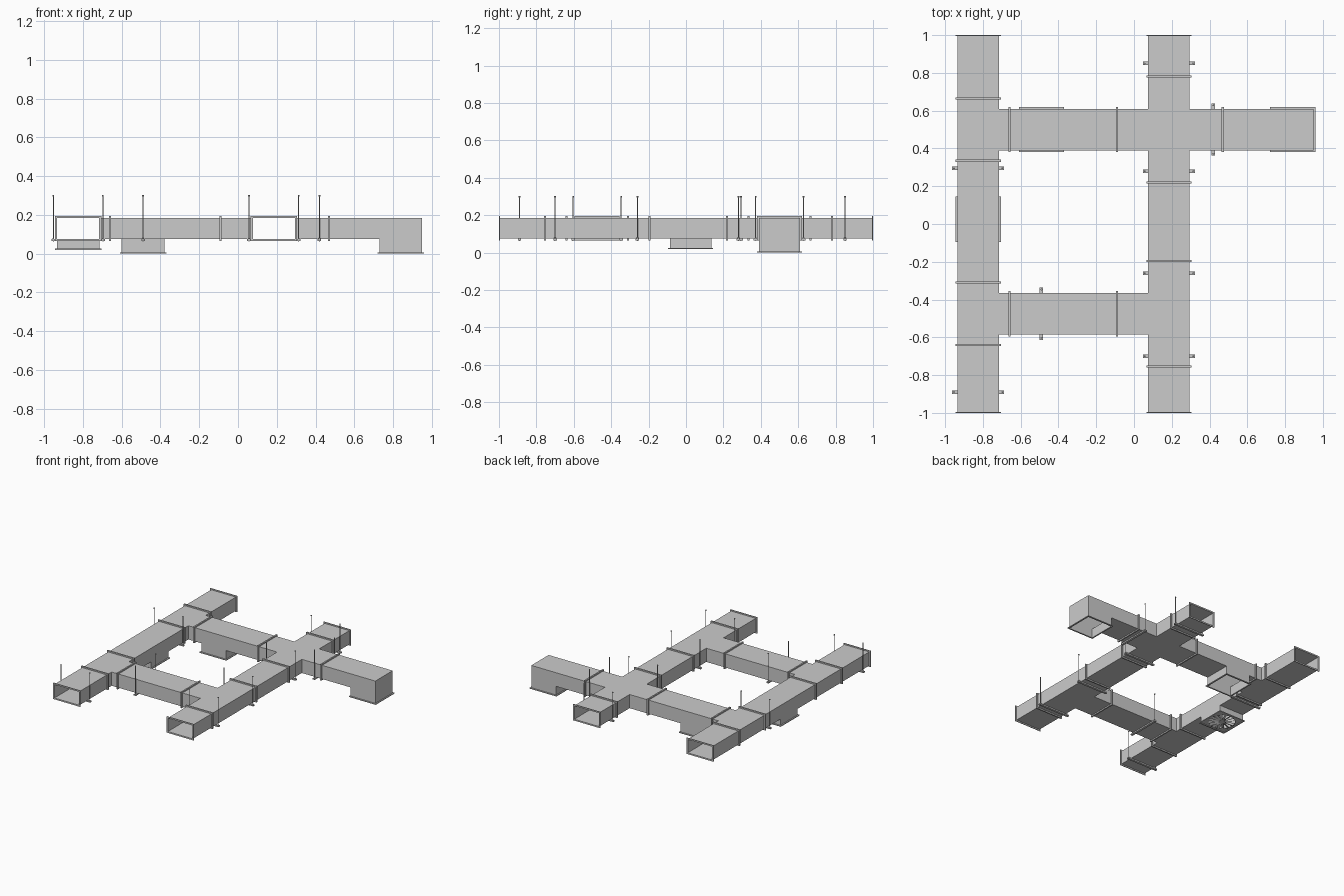
import bpy, bmesh, math
from mathutils import Matrix, Vector

if "Cube" in bpy.data.objects:
    bpy.data.objects.remove(bpy.data.objects["Cube"])

ZB, ZT = 0.075, 0.185          # duct floor and ceiling
H = 0.11                       # half width of a duct
LX, RX, UY, DY = -0.825, 0.185, 0.5, -0.475   # duct centre lines


def finish(bm, name):
    me = bpy.data.meshes.new(name)
    bm.to_mesh(me)
    bm.free()
    ob = bpy.data.objects.new(name, me)
    bpy.context.collection.objects.link(ob)
    return ob


def box(bm, c, s, rot=None):
    m = Matrix.Translation(c) @ (rot or Matrix()) @ Matrix.Diagonal((*s, 1))
    bmesh.ops.create_cube(bm, size=1, matrix=m)


def rod(bm, x, y, z0, z1, r, n=8):
    bmesh.ops.create_cone(bm, cap_ends=True, segments=n, radius1=r, radius2=r, depth=z1 - z0,
                          matrix=Matrix.Translation((x, y, (z0 + z1) / 2)))


def ring(name, centre, axis, hu, hv, thick, lip=0.01):
    # rectangular flange: four bars around an opening hu x hv (half sizes)
    bm = bmesh.new()
    rot = {'Z': Matrix(), 'Y': Matrix.Rotation(math.pi / 2, 4, 'X'),
           'X': Matrix(((0, 0, 1, 0), (1, 0, 0, 0), (0, 1, 0, 0), (0, 0, 0, 1)))}[axis]
    for s in (-1, 1):
        box(bm, (0, s * (hv + lip / 2), 0), (2 * (hu + lip), lip, thick))
        box(bm, (s * (hu + lip / 2), 0, 0), (lip, 2 * hv, thick))
    bm.transform(Matrix.Translation(centre) @ rot)
    return finish(bm, name)


# Duct shell: plan cells become floor, ceiling and side walls, hollow throughout
drops = {"supply_drop": (-0.49, UY, 0.0), "end_elbow": (0.84, UY, 0.0),
         "diffuser_box": (LX, 0.025, 0.02)}
xs = [LX - H, LX + H, -0.60, -0.38, RX - H, RX + H, 0.73, 0.95]
ys = [-1, DY - H, DY + H, -0.085, 0.135, UY - H, UY + H, 1]


def in_duct(x, y):
    if abs(y) > 1:
        return None            # open end
    return (abs(x - LX) < H or abs(x - RX) < H
            or (abs(y - UY) < H and LX < x < 0.95)
            or (abs(y - DY) < H and LX < x < RX))


def drop_at(x, y):
    for dx, dy, z in drops.values():
        if abs(x - dx) < H and abs(y - dy) < H:
            return z
    return None


bm = bmesh.new()


def quad(*pts):
    bm.faces.new([bm.verts.new(p) for p in pts])


for x0, x1 in zip(xs, xs[1:]):
    for y0, y1 in zip(ys, ys[1:]):
        cx, cy = (x0 + x1) / 2, (y0 + y1) / 2
        if not in_duct(cx, cy):
            continue
        quad((x0, y0, ZT), (x1, y0, ZT), (x1, y1, ZT), (x0, y1, ZT))
        low = drop_at(cx, cy)
        if low is None:
            quad((x0, y0, ZB), (x0, y1, ZB), (x1, y1, ZB), (x1, y0, ZB))
        corners = [(x0, y0), (x1, y0), (x1, y1), (x0, y1)]
        for i in range(4):
            a, b = corners[i], corners[(i + 1) % 4]
            ox, oy = b[1] - a[1], a[0] - b[0]
            n = Vector((ox, oy)).normalized() * 0.01
            px, py = (a[0] + b[0]) / 2 + n.x, (a[1] + b[1]) / 2 + n.y
            if in_duct(px, py) is False:
                quad((*a, ZB), (*b, ZB), (*b, ZT), (*a, ZT))
            if low is not None:
                quad((*a, low), (*b, low), (*b, ZB), (*a, ZB))
bmesh.ops.remove_doubles(bm, verts=bm.verts, dist=1e-4)
shell = finish(bm, "duct_shell")
mod = shell.modifiers.new("sheet_metal", 'SOLIDIFY')
mod.thickness, mod.offset = 0.002, -1

# Joint flanges along the runs and at the open ends
zc, hz = (ZB + ZT) / 2, (ZT - ZB) / 2
for x, joints in ((LX, (0.665, 0.335, -0.31, -0.64)), (RX, (0.78, 0.22, -0.195, -0.755))):
    for y in joints:
        ring("joint_flange", (x, y, zc), 'Y', H, hz, 0.011)
    for s in (-1, 1):
        ring("end_flange", (x, s * 0.997, zc), 'Y', H, hz, 0.006)
for y, joints in ((UY, (-0.66, -0.09, 0.47)), (DY, (-0.66, -0.09))):
    for x in joints:
        ring("joint_flange", (x, y, zc), 'X', H, hz, 0.011)

# Flanges under the drops
for name, (x, y, z) in drops.items():
    ring(name + "_flange", (x, y, z + 0.003), 'Z', H, H, 0.006)

# Swirl diffuser: square plate with round hole, hub and tilted blades
gx, gy, gz = drops["diffuser_box"]
bm = bmesh.new()
N, R = 32, 0.098
outer, inner = [], []
for i in range(N):
    a = 2 * math.pi * i / N
    c, s = math.cos(a), math.sin(a)
    k = H / max(abs(c), abs(s))
    outer.append(bm.verts.new((gx + k * c, gy + k * s, gz + 0.004)))
    inner.append(bm.verts.new((gx + R * c, gy + R * s, gz + 0.004)))
for i in range(N):
    j = (i + 1) % N
    bm.faces.new((outer[i], inner[i], inner[j], outer[j]))
finish(bm, "diffuser_plate")
bm = bmesh.new()
rod(bm, gx, gy, gz + 0.001, gz + 0.008, 0.025, 24)
for i in range(16):
    a = 2 * math.pi * i / 16
    rot = Matrix.Rotation(a, 4, 'Z') @ Matrix.Rotation(math.radians(25), 4, 'X')
    box(bm, (gx + 0.061 * math.cos(a), gy + 0.061 * math.sin(a), gz + 0.007),
        (0.078, 0.022, 0.0015), rot)
finish(bm, "diffuser_blades")

# Trapeze hangers: bar under the duct, two threaded rods with nuts
hangers = [(LX, 0.295, 0), (LX, -0.89, 0), (RX, 0.85, 0), (RX, 0.28, 0), (RX, -0.26, 0),
           (RX, -0.70, 0), (0.42, UY, 1), (-0.49, DY, 1)]
for x, y, turned in hangers:
    bm = bmesh.new()
    box(bm, (0, 0, ZB - 0.005), (0.276, 0.018, 0.01))
    for s in (-1, 1):
        rod(bm, s * 0.128, 0, 0.062, 0.303, 0.0025)
        for z in (ZB, 0.296):
            rod(bm, s * 0.128, 0, z, z + 0.006, 0.005, 6)
    bm.transform(Matrix.Translation((x, y, 0)) @ Matrix.Rotation(turned * math.pi / 2, 4, 'Z'))
    finish(bm, "hanger")
